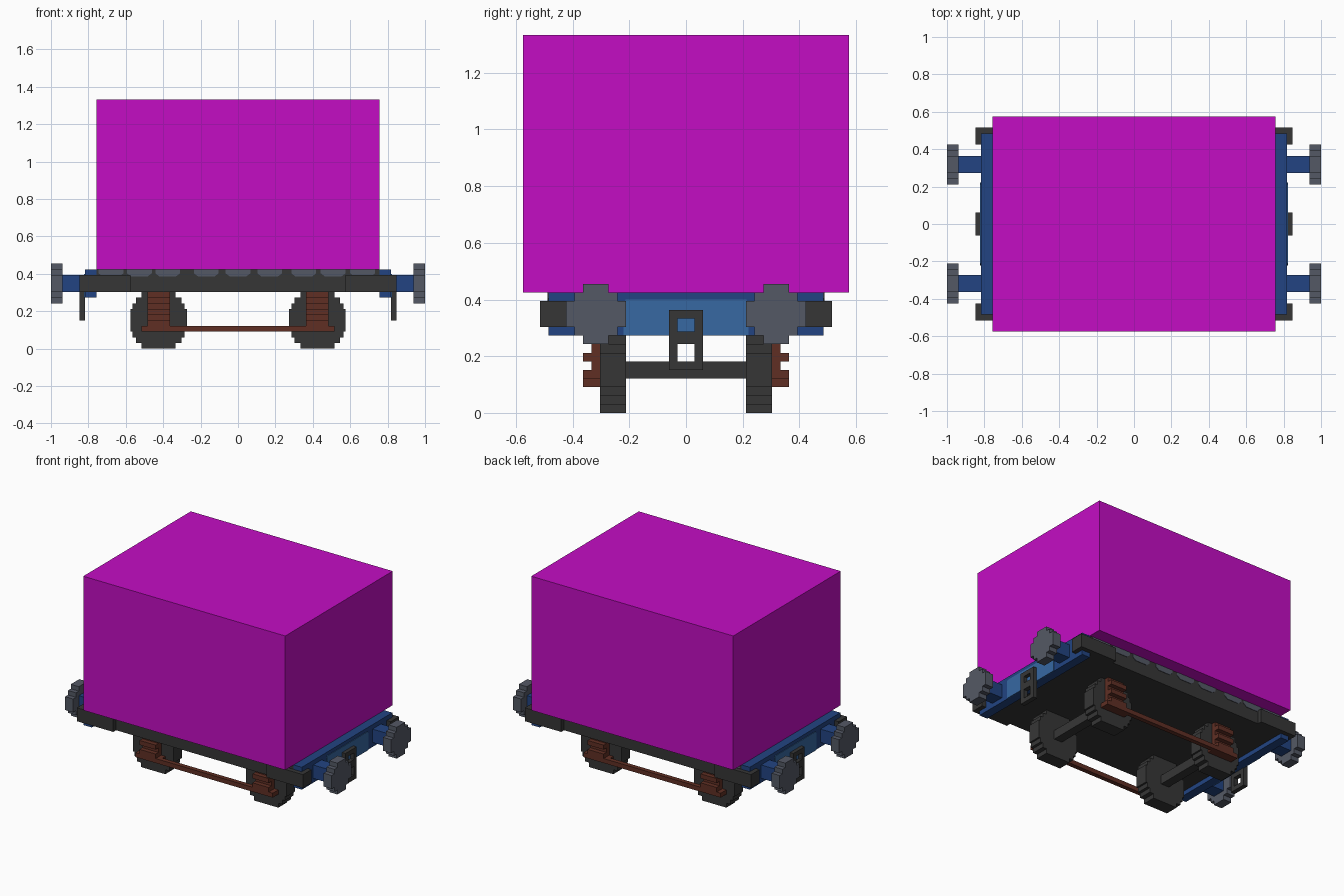
import bpy
import bmesh

old = bpy.data.objects.get("Cube")
if old:
    bpy.data.objects.remove(old, do_unlink=True)

U = 1 / 33  # one block unit


def material(name, rgb):
    lin = [((c / 255 + 0.055) / 1.055) ** 2.4 if c > 10 else c / 255 / 12.92 for c in rgb]
    m = bpy.data.materials.new(name)
    m.use_nodes = True
    m.diffuse_color = (*lin, 1)
    m.node_tree.nodes["Principled BSDF"].inputs["Base Color"].default_value = (*lin, 1)
    return m


MAGENTA = material("magenta", (196, 13, 196))
BLACK = material("charcoal", (54, 54, 54))
BLUE = material("dark blue", (34, 68, 130))
LIGHT_BLUE = material("light blue", (55, 104, 162))
GREY = material("steel grey", (84, 89, 101))
BROWN = material("rust brown", (96, 47, 36))


def prism(name, points, axis, a, b, mat):
    """Extrude a (horizontal, z) outline along x or y from a to b, in block units."""
    bm = bmesh.new()

    def place(p, q, d):
        return (d * U, p * U, q * U) if axis == "x" else (p * U, d * U, q * U)

    rings = [[bm.verts.new(place(p, q, d)) for p, q in points] for d in (a, b)]
    bm.faces.new(rings[0])
    bm.faces.new(rings[1])
    n = len(points)
    for i in range(n):
        j = (i + 1) % n
        bm.faces.new((rings[0][i], rings[0][j], rings[1][j], rings[1][i]))
    bmesh.ops.recalc_face_normals(bm, faces=bm.faces)
    mesh = bpy.data.meshes.new(name)
    bm.to_mesh(mesh)
    bm.free()
    mesh.materials.append(mat)
    ob = bpy.data.objects.new(name, mesh)
    bpy.context.collection.objects.link(ob)
    return ob


def box(name, x, y, z, mat):
    pts = [(x[0], z[0]), (x[1], z[0]), (x[1], z[1]), (x[0], z[1])]
    return prism(name, pts, "y", y[0], y[1], mat)


def side(s, a, b):
    """Range a..b on the positive side, mirrored when s is -1."""
    return (a, b) if s > 0 else (-b, -a)


def stepped_disc(centre, z0, widths):
    """Blocky round outline from row widths, listed from the bottom up."""
    right, left = [], []
    for i, w in enumerate(widths):
        for z in (z0 + i, z0 + i + 1):
            right.append((centre + w / 2, z))
            left.append((centre - w / 2, z))
    pts = right + left[::-1]
    return [p for i, p in enumerate(pts) if p != pts[i - 1]]


# Cargo block and deck
box("cargo_box", (-25, 25), (-19, 19), (14, 44), MAGENTA)
box("deck", (-25, 25), (-16, 16), (10, 14), BLACK)

for sx in (1, -1):
    ex = "left" if sx > 0 else "right"
    # End beam with lighter centre panel
    box(f"end_beam_{ex}", side(sx, 25, 27), (-16, 16), (9, 14), BLUE)
    panel = [(-7.3, 9), (7.3, 9), (7.3, 12.8), (7, 13.2), (-7, 13.2), (-7.3, 12.8)]
    prism(f"end_panel_{ex}", panel, "x", 26.9 * sx, 27.15 * sx, LIGHT_BLUE)

    # Coupling link: two uprights and three bars
    for sy in (1, -1):
        box(f"coupling_upright_{ex}_{sy}", side(sx, 27, 28), side(sy, 1, 2), (5, 12), BLACK)
    for z in ((5, 6), (8, 9.5), (11, 12)):
        box(f"coupling_bar_{ex}_{z[0]}", side(sx, 27, 28), (-1, 1), z, BLACK)

    # Wheel axle
    box(f"axle_{ex}", side(sx, 13, 15), (-7, 7), (4, 6), BLACK)

    for sy in (1, -1):
        tag = f"{ex}_{'back' if sy > 0 else 'front'}"
        # Buffers
        box(f"buffer_stem_{tag}", side(sx, 27, 31), side(sy, 9, 12), (10, 13), BLUE)
        prism(f"buffer_disc_{tag}", stepped_disc(10.5 * sy, 8, (3, 5, 7, 7, 7, 5, 3)),
              "x", 31 * sx, 33 * sx, GREY)
        # Thicker ends of the side beams
        box(f"side_beam_end_{tag}", side(sx, 19, 28), side(sy, 14, 17), (10, 13), BLACK)
        # Wheels
        widths = (6, 8, 9.2, 10, 10, 10, 10, 9.2, 8, 6)
        prism(f"wheel_{tag}", stepped_disc(14 * sx, 0, widths), "y", 7 * sy, 10 * sy, BLACK)
        # Suspension: hanger, foot and ribs
        box(f"spring_hanger_{tag}", side(sx, 12, 16), side(sy, 10, 11), (4, 10), BROWN)
        box(f"spring_foot_{tag}", side(sx, 11, 17), side(sy, 10, 12), (3, 4), BROWN)
        for z in (4, 6, 8):
            box(f"spring_rib_{tag}_{z}", side(sx, 12, 16), side(sy, 11, 12), (z, z + 1), BROWN)

for sy in (1, -1):
    face = "back" if sy > 0 else "front"
    # Tie rod between the suspension feet
    box(f"tie_rod_{face}", (-11, 11), side(sy, 11, 12), (3, 4), BROWN)
    # Row of rounded grey plates along the deck edge
    for i, c in enumerate((-22.4, -17.4, -12.4, -5.6, 0, 5.6, 11.6, 16.8, 22)):
        lobe = [(c - 2.2, 14), (c - 2.2, 13.3), (c - 1.4, 12.7),
                (c + 1.4, 12.7), (c + 2.2, 13.3), (c + 2.2, 14)]
        prism(f"deck_plate_{face}_{i}", lobe, "y", 15.9 * sy, 16.1 * sy, GREY)
